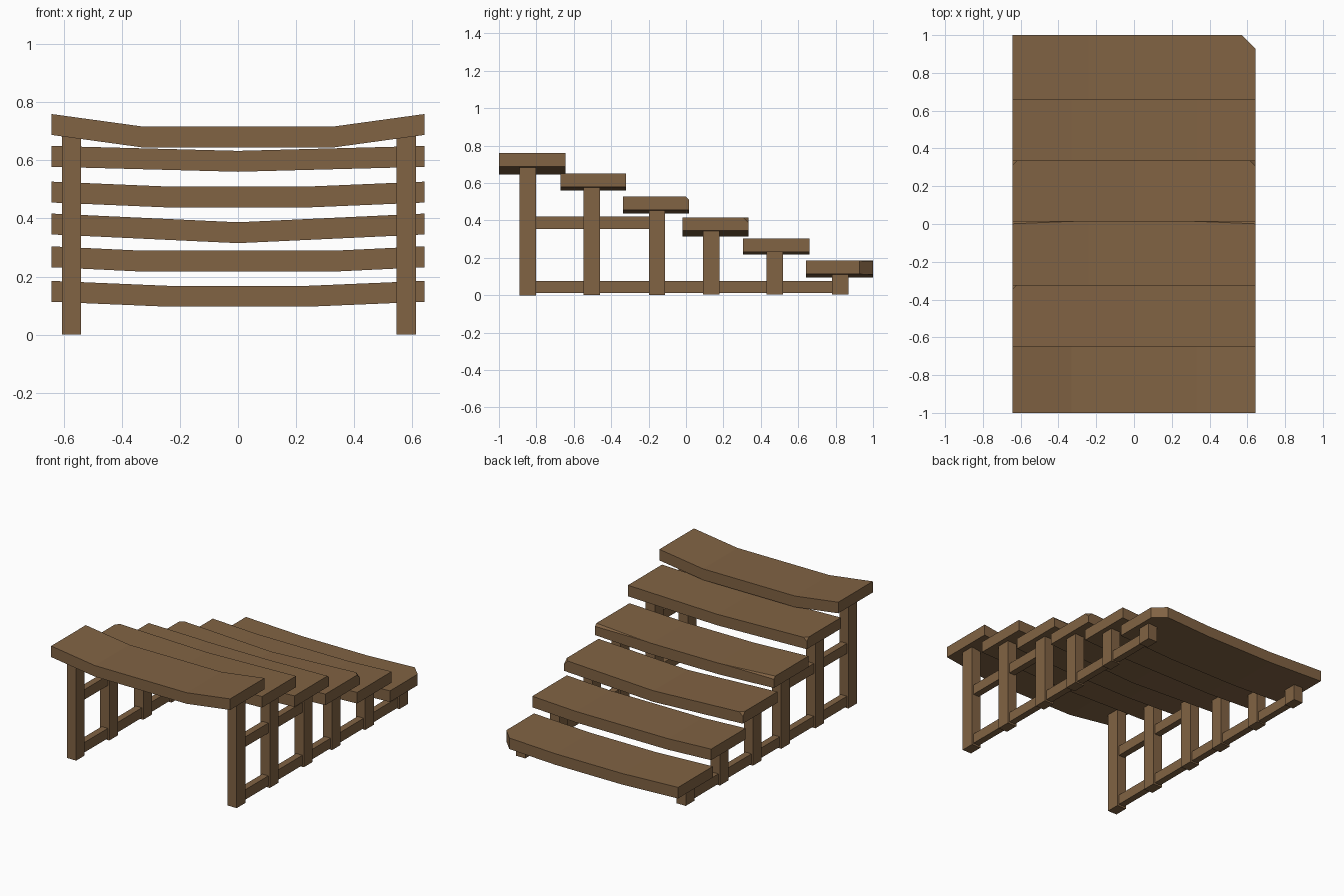
import bpy, bmesh
from mathutils import Vector

if "Cube" in bpy.data.objects:
    bpy.data.objects.remove(bpy.data.objects["Cube"])

wood = bpy.data.materials.new("brown wood")
wood.diffuse_color = (0.22, 0.125, 0.057, 1)
wood.use_nodes = True
wood.node_tree.nodes["Principled BSDF"].inputs["Base Color"].default_value = wood.diffuse_color


def finish(bm, name):
    bmesh.ops.recalc_face_normals(bm, faces=bm.faces[:])
    me = bpy.data.meshes.new(name)
    bm.to_mesh(me)
    bm.free()
    me.materials.append(wood)
    ob = bpy.data.objects.new(name, me)
    bpy.context.collection.objects.link(ob)


def box(name, x0, x1, y0, y1, z0, z1):
    bm = bmesh.new()
    bmesh.ops.create_cube(bm, size=1)
    for v in bm.verts:
        v.co = Vector((x0 + (v.co.x + .5) * (x1 - x0),
                       y0 + (v.co.y + .5) * (y1 - y0),
                       z0 + (v.co.z + .5) * (z1 - z0)))
    finish(bm, name)


def plank(name, y0, y1, end, mid, flat, thick, cuts):
    """Sagging board; cuts are (point, normal) planes that chip it."""
    xs = [(-.643, end), (-flat, mid), (flat, mid), (.643, end)]
    if flat == 0:
        xs.pop(1)
    prof = [(x, z) for x, z in xs] + [(x, z - thick) for x, z in reversed(xs)]
    bm = bmesh.new()
    f = bm.faces.new([bm.verts.new((x, y0, z)) for x, z in prof])
    r = bmesh.ops.extrude_face_region(bm, geom=[f])
    moved = [g for g in r["geom"] if isinstance(g, bmesh.types.BMVert)]
    bmesh.ops.translate(bm, vec=(0, y1 - y0, 0), verts=moved)
    if f.is_valid and not any(len(p.verts) == len(prof) and p.calc_center_median().y < y0 + .01
                              for p in bm.faces):
        bm.faces.new(f.verts)
    for co, no in cuts:
        bmesh.ops.bisect_plane(bm, geom=bm.verts[:] + bm.edges[:] + bm.faces[:],
                               plane_co=co, plane_no=no, clear_outer=True)
        bmesh.ops.holes_fill(bm, edges=[e for e in bm.edges if e.is_boundary])
    finish(bm, name)


# Treads: y front, y back, end top, middle top, half flat length, post y, chips
treads = [
    (-1.0, -.645, .76, .717, .33, -.845, []),
    (-.672, -.322, .65, .633, 0, -.505,
     [((-.643, -.345, .65), (-1, 1, 1))]),
    (-.338, .016, .527, .51, .24, -.155,
     [((0, .001, .527), (0, 1, 1))]),
    (-.02, .335, .417, .387, 0, .135,
     [((-.643, .31, .417), (-1, 1, 1)), ((.643, .305, .417), (1, 1, 1))]),
    (.305, .66, .304, .289, .33, .475, []),
    (.642, 1.0, .185, .168, .24, .825,
     [((.57, 1.0, 0), (1, 1, 0))]),
]

for i, (y0, y1, end, mid, flat, py, cuts) in enumerate(treads):
    plank(f"tread_{i + 1}", y0, y1, end, mid, flat, .072, cuts)

# Posts and rails on both sides
for side, cx in (("left", -.574), ("right", .58)):
    for i, t in enumerate(treads):
        box(f"{side}_post_{i + 1}", cx - .033, cx + .033,
            t[5] - .044, t[5] + .044, .001 * i, t[2] - .072)
    box(f"{side}_bottom_rail", cx - .022, cx + .022, -.845, .865, .012, .077)
    box(f"{side}_middle_rail", cx - .022, cx + .022, -.845, -.15, .355, .42)
